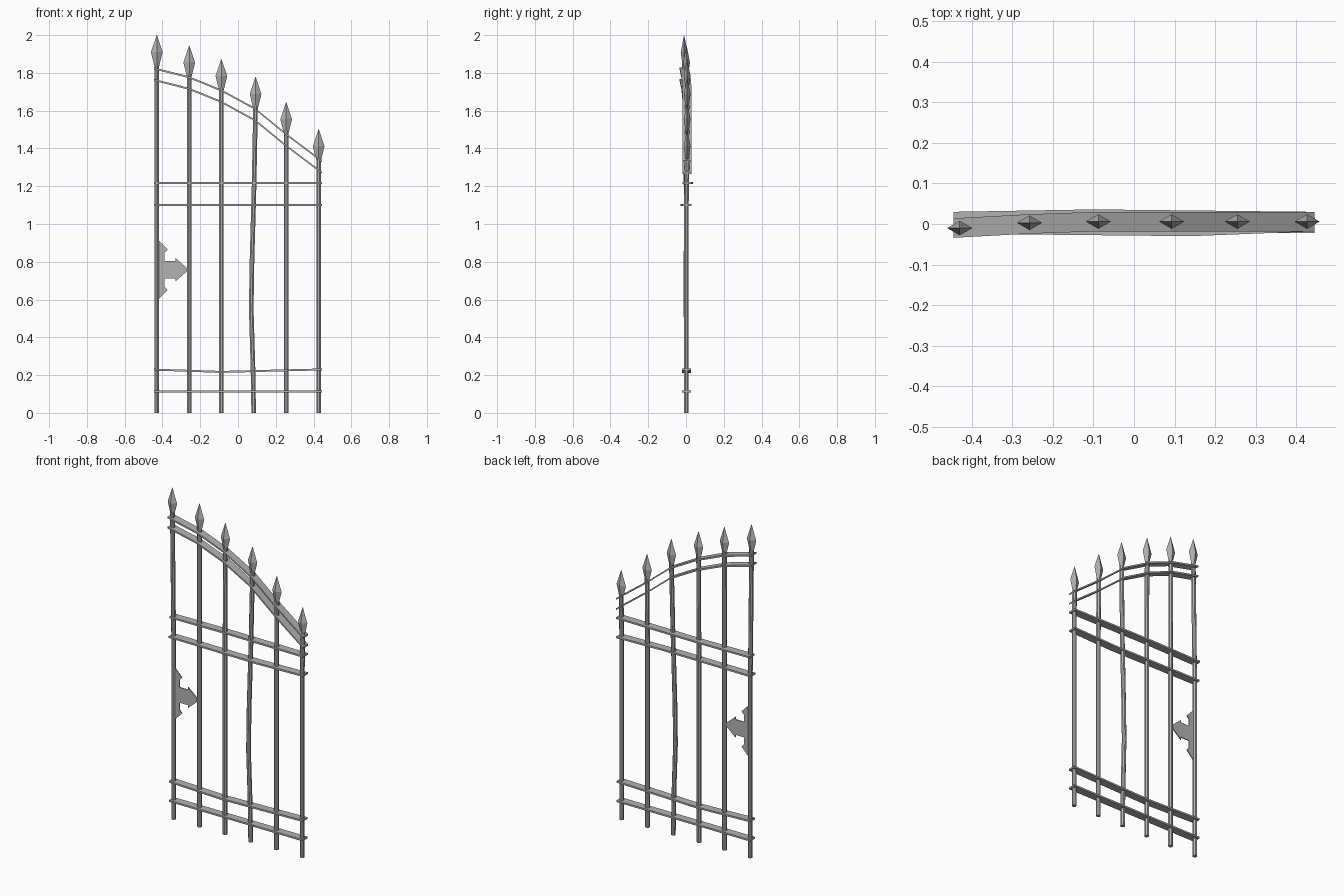
import bpy, bmesh, math
from mathutils import Vector

if "Cube" in bpy.data.objects:
    bpy.data.objects.remove(bpy.data.objects["Cube"])

iron = bpy.data.materials.new("grey iron")
iron.use_nodes = True
GREY = (0.45, 0.45, 0.45, 1)
iron.diffuse_color = GREY
iron.node_tree.nodes["Principled BSDF"].inputs["Base Color"].default_value = GREY


def finish(name, bm):
    bmesh.ops.recalc_face_normals(bm, faces=bm.faces)
    mesh = bpy.data.meshes.new(name)
    bm.to_mesh(mesh)
    bm.free()
    mesh.materials.append(iron)
    obj = bpy.data.objects.new(name, mesh)
    bpy.context.collection.objects.link(obj)
    return obj


def loft(name, rings):
    """Skin a list of point rings and cap both ends."""
    bm = bmesh.new()
    loops = [[bm.verts.new(p) for p in ring] for ring in rings]
    for a, b in zip(loops, loops[1:]):
        for i in range(len(a)):
            j = (i + 1) % len(a)
            bm.faces.new((a[i], a[j], b[j], b[i]))
    bm.faces.new(loops[0])
    bm.faces.new(loops[-1])
    return finish(name, bm)


def ring(x, y, z, rx, ry, sides, turn=0):
    angles = [math.tau * (i + turn) / sides for i in range(sides)]
    return [(x + rx * math.cos(a), y + ry * math.sin(a), z) for a in angles]


def bar(name, path):
    loft(name, [ring(x, y, z, 0.0132, 0.0132, 8, 0.5) for x, y, z in path])


def spike(name, x, y, tip):
    profile = [(0.165, 0.4), (0.09, 1), (0, 0.02)]
    loft(name, [ring(x, y, tip - d, 0.031 * s, 0.018 * s, 4) for d, s in profile])


def rail(name, path, depth=0.048, height=0.01):
    h, d = height / 2, depth / 2
    loft(name, [[(x, y - d, z - h), (x, y + d, z - h), (x, y + d, z + h), (x, y - d, z + h)]
                for x, y, z in path])


# Upright bars with spearheads
uprights = [(-0.43, -0.01, 2.0), (-0.258, 0.003, 1.945), (-0.088, 0.006, 1.873),
            (0.093, 0.006, 1.778), (0.255, 0.006, 1.645), (0.427, 0.006, 1.502)]
for n, (x, y, tip) in enumerate(uprights, 1):
    top = tip - 0.15
    if n == 4:  # bent bar
        path = [(0.083, 0.002, 0), (0.079, 0.002, 0.25), (0.07, 0, 0.55),
                (0.074, 0, 0.8), (0.085, 0.002, 1.2), (x, y, top)]
    else:
        path = [(x, 0.002, 0), (x, 0.002, 1.1), (x, y, top)]
    bar(f"upright_bar_{n}", path)
    spike(f"spearhead_{n}", x, y, tip)

# Sloping top rails
slope = [(-0.445, -0.01, 1.824), (-0.26, 0, 1.777), (-0.09, 0.006, 1.708),
         (0.09, 0.006, 1.61), (0.255, 0.006, 1.475), (0.445, 0.006, 1.332)]
rail("top_rail_upper", slope)
rail("top_rail_lower", [(x, y, z - 0.061) for x, y, z in slope])

# Level rails
rail("middle_rail_upper", [(-0.445, 0.006, 1.217), (-0.1, 0.012, 1.217), (0.445, 0.006, 1.217)])
rail("middle_rail_lower", [(-0.445, 0, 1.101), (0.14, -0.006, 1.101), (0.445, 0.006, 1.101)])
rail("bottom_rail_upper", [(-0.445, 0.002, 0.229), (-0.09, 0.002, 0.217), (0.445, 0.002, 0.23)])
rail("bottom_rail_lower", [(-0.445, 0.002, 0.113), (0.445, 0.002, 0.113)])

# Lock plate, mirrored about its middle height
half = [(-0.42, 0.156), (-0.373, 0.107), (-0.389, 0.089), (-0.389, 0.046),
        (-0.331, 0.046), (-0.331, 0.062), (-0.267, 0.006)]
outline = half + [(x, -z) for x, z in reversed(half)]
bm = bmesh.new()
face = bm.faces.new([bm.verts.new((x, -0.002, 0.758 + z)) for x, z in outline])
extruded = bmesh.ops.extrude_face_region(bm, geom=[face])["geom"]
bmesh.ops.translate(bm, vec=Vector((0, 0.006, 0)),
                    verts=[v for v in extruded if isinstance(v, bmesh.types.BMVert)])
finish("lock_plate", bm)
